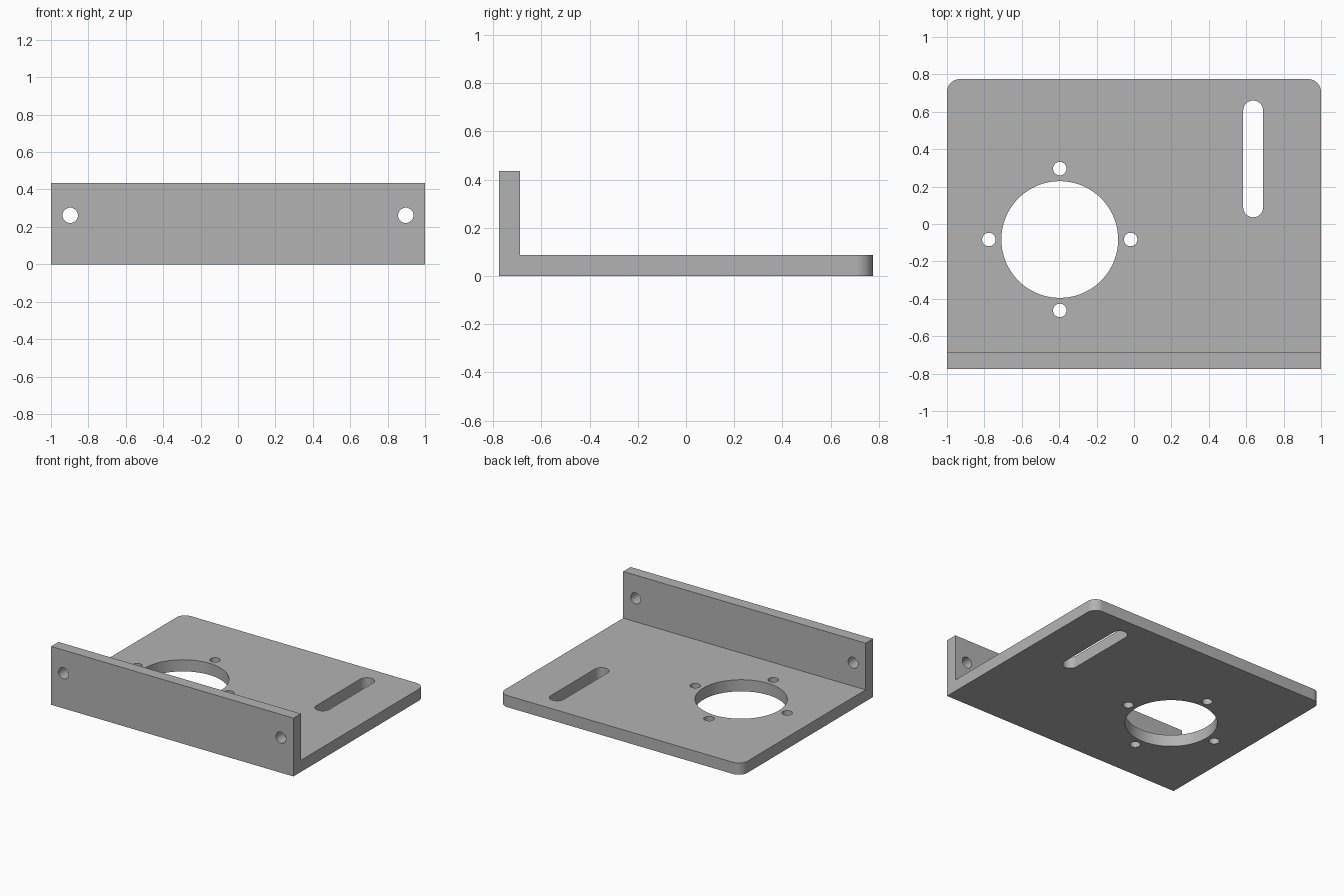
import bpy, bmesh, math
from mathutils import Vector

cube = bpy.data.objects.get("Cube")
if cube:
    bpy.data.objects.remove(cube, do_unlink=True)

HALF_X, HALF_Y, HEIGHT, THICK = 1.0, 0.775, 0.435, 0.087

grey = bpy.data.materials.new("plain grey")
grey.use_nodes = True
colour = (0.45, 0.45, 0.45, 1)
grey.diffuse_color = colour
grey.node_tree.nodes["Principled BSDF"].inputs["Base Color"].default_value = colour


def prism(name, points, direction):
    """Extrude a closed outline along a direction."""
    bm = bmesh.new()
    face = bm.faces.new([bm.verts.new(p) for p in points])
    result = bmesh.ops.extrude_face_region(bm, geom=[face])
    moved = [v for v in result["geom"] if isinstance(v, bmesh.types.BMVert)]
    bmesh.ops.translate(bm, verts=moved, vec=direction)
    bmesh.ops.recalc_face_normals(bm, faces=bm.faces)
    mesh = bpy.data.meshes.new(name)
    bm.to_mesh(mesh)
    bm.free()
    obj = bpy.data.objects.new(name, mesh)
    bpy.context.collection.objects.link(obj)
    mesh.materials.append(grey)
    return obj


def slot_outline(cx, cy, radius, straight=0.0, steps=64):
    """Circle, or a slot along y when straight is above zero."""
    points = []
    for i in range(steps):
        a = 2 * math.pi * (i + 0.5) / steps
        shift = math.copysign(straight / 2, math.sin(a))
        points.append((cx + radius * math.cos(a), cy + radius * math.sin(a) + shift))
    return points


# L-shaped bracket body
outline = [(-HALF_Y, 0), (HALF_Y, 0), (HALF_Y, THICK),
           (THICK - HALF_Y, THICK), (THICK - HALF_Y, HEIGHT), (-HALF_Y, HEIGHT)]
bracket = prism("bracket", [(-HALF_X, y, z) for y, z in outline], Vector((2 * HALF_X, 0, 0)))

# Rounded rear corners
bm = bmesh.new()
bm.from_mesh(bracket.data)
corners = [e for e in bm.edges
           if all(v.co.y > HALF_Y - 0.01 for v in e.verts)
           and abs(e.verts[0].co.z - e.verts[1].co.z) > 0.01]
bmesh.ops.bevel(bm, geom=corners, offset=0.07, segments=12, profile=0.5, affect='EDGES')
bm.to_mesh(bracket.data)
bm.free()

# Base openings: large bore, four screw holes around it, adjusting slot
BORE_X, BORE_Y, PITCH = -0.397, -0.083, 0.379
openings = [slot_outline(BORE_X, BORE_Y, 0.312, steps=96),
            slot_outline(0.637, 0.348, 0.053, straight=0.518)]
for k in range(4):
    a = k * math.pi / 2
    openings.append(slot_outline(BORE_X + PITCH * math.cos(a),
                                 BORE_Y + PITCH * math.sin(a), 0.036, steps=48))
cutters = [prism("base_cutter", [(x, y, -0.1) for x, y in o], Vector((0, 0, 0.3)))
           for o in openings]

# Mounting holes in the upright flange
for side in (-1, 1):
    hole = slot_outline(side * 0.897, 0.262, 0.041, steps=48)
    cutters.append(prism("flange_cutter", [(x, -HALF_Y - 0.1, z) for x, z in hole],
                         Vector((0, 0.3, 0))))

# Cut the openings, then discard the cutters
for cutter in cutters:
    cutter.hide_render = True
    mod = bracket.modifiers.new("opening", 'BOOLEAN')
    mod.operation = 'DIFFERENCE'
    mod.solver = 'EXACT'
    mod.object = cutter
depsgraph = bpy.context.evaluated_depsgraph_get()
cut_mesh = bpy.data.meshes.new_from_object(bracket.evaluated_get(depsgraph))
bracket.modifiers.clear()
bracket.data = cut_mesh
for cutter in cutters:
    bpy.data.objects.remove(cutter, do_unlink=True)

# Smooth hole walls with crisp rims
bpy.ops.object.select_all(action='DESELECT')
bracket.select_set(True)
bpy.context.view_layer.objects.active = bracket
bpy.ops.object.shade_smooth_by_angle(angle=math.radians(30))
